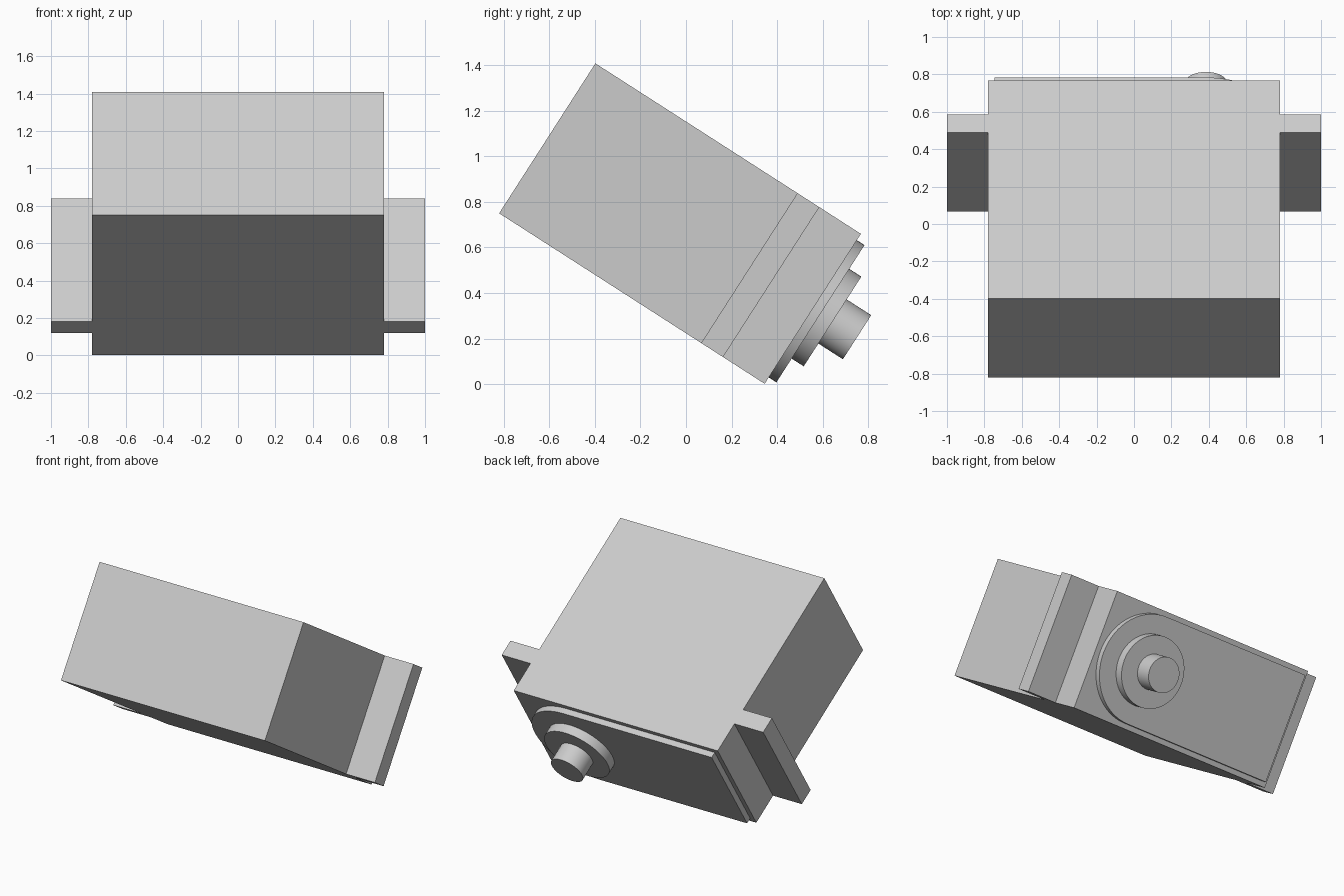
import bpy, bmesh, math
from mathutils import Matrix

cube = bpy.data.objects.get("Cube")
if cube:
    bpy.data.objects.remove(cube, do_unlink=True)

grey = bpy.data.materials.new("light_grey")
grey.use_nodes = True
colour = (0.6, 0.6, 0.6, 1)
grey.diffuse_color = colour
grey.node_tree.nodes["Principled BSDF"].inputs["Base Color"].default_value = colour

# Whole unit leans forward: local z runs along the output shaft
TILT = Matrix.Translation((0, -0.609, 1.079)) @ Matrix.Rotation(math.radians(-122.7), 4, 'X')
HALF_W, HALF_H = 0.78, 0.391
SHAFT_X = 0.385


def prism(name, outline, z0, z1, smooth=False):
    """Extrude an outline between two local heights."""
    bm = bmesh.new()
    base = bm.faces.new([bm.verts.new((x, y, z0)) for x, y in outline])
    top = bmesh.ops.extrude_face_region(bm, geom=[base])["geom"]
    bmesh.ops.translate(bm, vec=(0, 0, z1 - z0),
                        verts=[v for v in top if isinstance(v, bmesh.types.BMVert)])
    bmesh.ops.recalc_face_normals(bm, faces=bm.faces)
    mesh = bpy.data.meshes.new(name)
    bm.to_mesh(mesh)
    bm.free()
    mesh.materials.append(grey)
    obj = bpy.data.objects.new(name, mesh)
    bpy.context.collection.objects.link(obj)
    obj.matrix_world = TILT
    if smooth:
        bpy.ops.object.select_all(action='DESELECT')
        obj.select_set(True)
        bpy.context.view_layer.objects.active = obj
        bpy.ops.object.shade_smooth_by_angle(angle=math.radians(30))
    return obj


def rect(x0, x1):
    return [(x0, -HALF_H), (x1, -HALF_H), (x1, HALF_H), (x0, HALF_H)]


def arc(radius, start, end, steps):
    angles = [math.radians(start + (end - start) * i / steps) for i in range(steps + 1)]
    return [(SHAFT_X + radius * math.cos(a), radius * math.sin(a)) for a in angles]


# Motor case
prism("case", rect(-HALF_W, HALF_W), 0, 1.385)

# Mounting ears on both ends
prism("left_ear", rect(HALF_W, 1), 1.054, 1.168)
prism("right_ear", rect(-1, -HALF_W), 1.054, 1.168)

# Cover plate, rounded around the shaft
R = 0.358
prism("cover_plate", arc(R, -90, 90, 32) + [(-0.745, R), (-0.745, -R)], 1.385, 1.425, True)

# Collar and output shaft
prism("collar", arc(0.234, 0, 360, 64)[:-1], 1.425, 1.488, True)
prism("output_shaft", arc(0.115, 0, 360, 64)[:-1], 1.488, 1.616, True)
